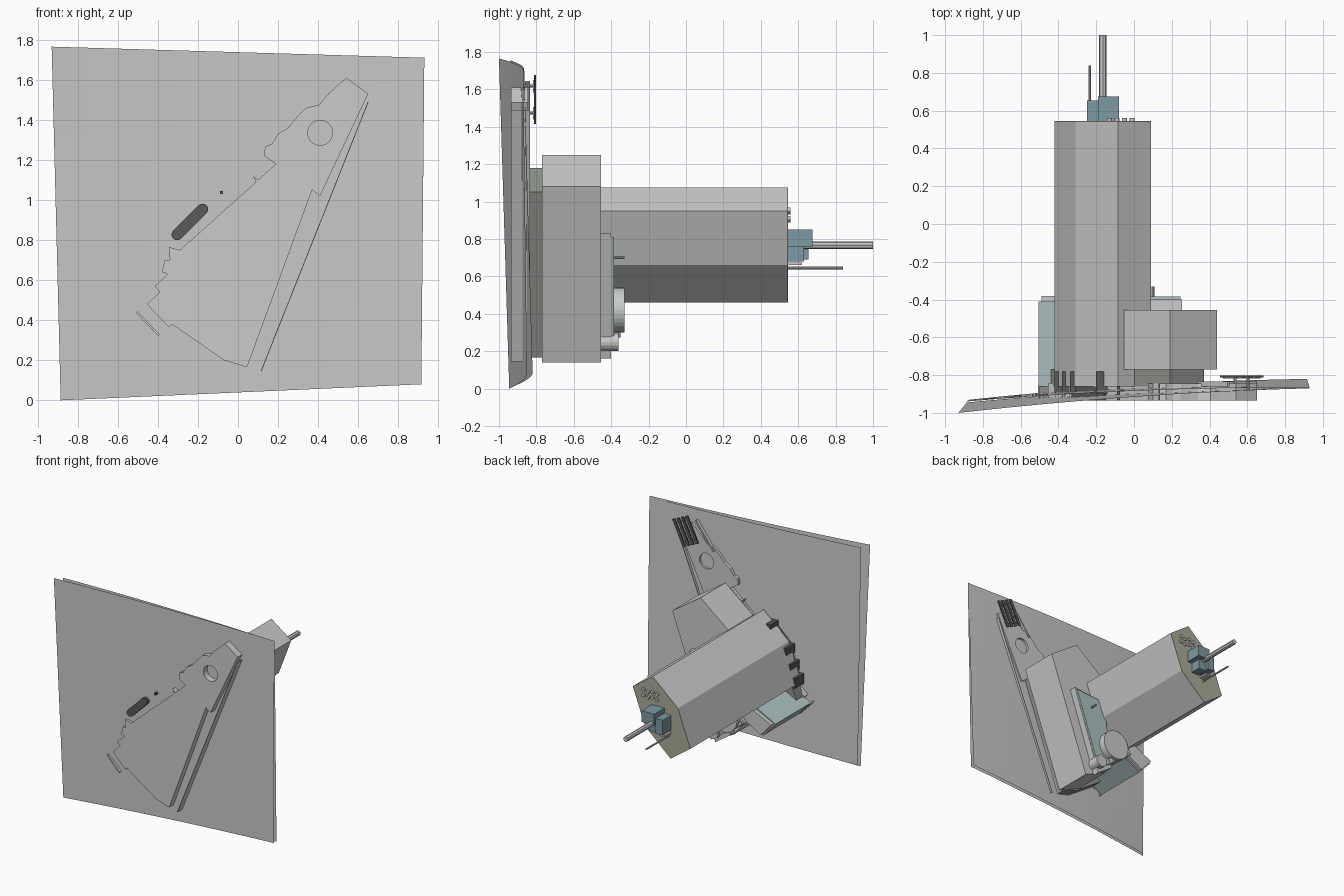
import bpy, bmesh, math
from mathutils import Vector

if "Cube" in bpy.data.objects:
    bpy.data.objects.remove(bpy.data.objects["Cube"])


def material(name, rgb):
    m = bpy.data.materials.new(name)
    m.diffuse_color = (*rgb, 1)
    m.use_nodes = True
    m.node_tree.nodes["Principled BSDF"].inputs["Base Color"].default_value = m.diffuse_color
    return m


TEAL = material("pale_teal", (0.42, 0.53, 0.53))
DEEP_TEAL = material("deep_teal", (0.2, 0.32, 0.36))
BEIGE = material("beige", (0.4, 0.4, 0.32))
DARK = material("dark_grey", (0.1, 0.1, 0.1))
OLIVE = material("olive_grey", (0.28, 0.3, 0.27))


def finish(name, bm, mat=None):
    bmesh.ops.recalc_face_normals(bm, faces=bm.faces)
    me = bpy.data.meshes.new(name)
    bm.to_mesh(me)
    bm.free()
    ob = bpy.data.objects.new(name, me)
    bpy.context.collection.objects.link(ob)
    if mat:
        me.materials.append(mat)
    return ob


def prism(name, pts, y0, y1, mat=None):
    """Plan outline in x,z raised from y0 to y1."""
    bm = bmesh.new()
    f = bm.faces.new([bm.verts.new((x, y0, z)) for x, z in pts])
    r = bmesh.ops.extrude_face_region(bm, geom=[f])
    for v in r["geom"]:
        if isinstance(v, bmesh.types.BMVert):
            v.co.y = y1
    return finish(name, bm, mat)


def disc(name, x, z, r, y0, y1, n=24, mat=None):
    pts = [(x + r * math.cos(2 * math.pi * i / n), z + r * math.sin(2 * math.pi * i / n)) for i in range(n)]
    return prism(name, pts, y0, y1, mat)


def bar(name, a, b, w, y0, y1, mat=None):
    """Straight strip of width w between plan points a and b."""
    a, b = Vector(a), Vector(b)
    d = (b - a).normalized()
    n = Vector((-d.y, d.x)) * w / 2
    return prism(name, [a - n, b - n, b + n, a + n], y0, y1, mat)


def rect(x0, x1, z0, z1):
    return [(x0, z0), (x1, z0), (x1, z1), (x0, z1)]


def sheet(name, tl, tr, br, bl, n=12):
    """Gently bowed terrain sheet between four corners."""
    tl, tr, br, bl = map(Vector, (tl, tr, br, bl))
    bm = bmesh.new()
    g = []
    for i in range(n + 1):
        for j in range(n + 1):
            u, v = i / n, j / n
            p = bl.lerp(br, u).lerp(tl.lerp(tr, u), v)
            p.y += 0.02 * (1 - (2 * u - 1) ** 2)
            g.append(bm.verts.new(p))
    for i in range(n):
        for j in range(n):
            k = i * (n + 1) + j
            bm.faces.new((g[k], g[k + n + 1], g[k + n + 2], g[k + 1]))
    return finish(name, bm)


# Terrain: two sheets that part towards the left
sheet("ground_lower", (-.93, -1, 1.765), (.93, -.87, 1.71), (.915, -.85, .08), (-.885, -.945, 0))
sheet("ground_upper", (-.89, -.94, 1.755), (.93, -.865, 1.705), (.915, -.82, .08), (-.87, -.93, .01))

# Plaza plate with a round opening
plaza = prism("plaza_plate", [
    (.54, 1.61), (.65, 1.53), (.41, 1.02), (.37, 1.05), (.045, .165), (-.07, .2), (-.33, .38),
    (-.345, .365), (-.455, .48), (-.39, .54), (-.415, .57), (-.35, .63), (-.38, .64), (-.365, .7),
    (-.34, .7), (-.345, .765), (-.29, .75), (.09, 1.09), (.075, 1.12), (.1, 1.1), (.19, 1.18),
    (.13, 1.22), (.135, 1.265), (.17, 1.28), (.2, 1.33), (.25, 1.36), (.29, 1.41), (.34, 1.46),
    (.405, 1.475), (.45, 1.53)], -.935, -.845)
hole = disc("plaza_hole_cutter", .41, 1.335, .062, -1.1, -.7, 32)
hole.hide_render = True
hole.hide_set(True)
cut = plaza.modifiers.new("hole", 'BOOLEAN')
cut.object = hole
cut.solver = 'EXACT'
bpy.context.view_layer.objects.active = plaza
bpy.ops.object.modifier_apply(modifier=cut.name)
bpy.data.objects.remove(hole)

# Free-standing pieces round the plaza
arc = [math.radians(a) for a in range(-90, 91, 30)]
d, n = Vector((.707, .707)), Vector((-.707, .707))
c = Vector((-.24, .89))
oval = [c + s * (d * (.09 + .028 * math.cos(a)) + n * .028 * math.sin(a)) for s in (1, -1) for a in arc]
prism("oval_planter", oval, -.935, -.8, DARK)
prism("small_post", rect(-.09, -.075, 1.03, 1.045), -.935, -.8, DARK)
bar("boundary_wall", (.65, 1.49), (.115, .145), .004, -.935, -.835)
bar("plaza_rail", (.34, 1.43), (.5, 1.64), .012, -.86, -.835)

# Slatted canopy on posts
ax, side, mid = Vector((.426, .905)), Vector((.905, -.426)), Vector((.57, 1.545))
for i in range(4):
    p = mid + side * (i - 1.5) * .042
    bar(f"canopy_slat_{i}", p - ax * .11, p + ax * .11, .024, -.813, -.803, DARK)
for s in (-1, 1):
    p = mid + ax * .08 * s
    bar(f"canopy_beam_{s}", p - side * .07, p + side * .07, .008, -.818, -.812)
    disc(f"canopy_post_{s}", p.x, p.y, .008, -.88, -.812, 8)

# Recessed ground floor and podium
prism("ground_floor", [(.19, 1.18), (.37, 1.05), (.045, .165), (-.07, .2), (-.33, .38), (-.345, .365),
                       (-.44, .48), (-.36, .66), (-.29, .75)], -.86, -.77, OLIVE)
prism("podium", [(.19, 1.25), (.44, 1.08), (.1, .14), (-.1, .23), (-.24, .4), (-.2, .8), (-.05, 1.06)],
      -.77, -.455)
terrace = [(.255, .83), (.02, .16), (-.11, .25), (-.02, .8)]
prism("terrace_block", terrace, -.455, -.4)
prism("terrace_roof", [(.245, .81), (.03, .2), (-.1, .28), (-.02, .79)], -.4, -.385, TEAL)

# Teal side wing with its base
wing = [(-.505, .44), (-.395, .32), (-.17, .45), (-.28, .56)]
prism("side_wing", wing, -.86, -.41, TEAL)
bar("wing_foot", (-.505, .44), (-.395, .325), .01, -.935, -.85)
prism("wing_cap", [(-.49, .44), (-.395, .335), (-.19, .45), (-.28, .54)], -.41, -.38)

# Roof plant on the podium
disc("roof_tank", -.1, .42, .12, -.455, -.33, 32)
disc("small_roof_tank", .02, .25, .05, -.455, -.36, 16)
for i in range(5):
    p = Vector((-.26 + i * .04, .4 - i * .03))
    bar(f"roof_vent_{i}", p, p + Vector((.06, .08)), .022, -.5, -.35)
disc("roof_flue", .1, .7, .008, -.4, -.33, 8)

# Six-sided tower and roof finish
hexa = [(.09, .95), (-.085, 1.075), (-.31, .88), (-.42, .585), (-.245, .46), (-.02, .66)]
prism("tower", hexa, -.86, .54)
prism("tower_roof", hexa, .54, .545, BEIGE)
# Dark service blocks under the tower's left edge
for i, (x, z) in enumerate([(-.39, .6), (-.35, .7), (-.31, .82), (-.17, .97)]):
    prism(f"service_block_{i}", rect(x - .03, x + .03, z - .04, z + .04), -.9, -.78, DARK)

# Rooftop plant, masts and vents
prism("plant_room_large", rect(-.19, -.08, .76, .85), .54, .675, DEEP_TEAL)
prism("plant_room_low", rect(-.25, -.19, .69, .81), .54, .655, DEEP_TEAL)
prism("plant_room_step", rect(-.19, -.12, .68, .76), .54, .63, DEEP_TEAL)
disc("main_mast", -.165, .767, .02, .54, 1.0, 8)
disc("thin_mast", -.235, .645, .007, .54, .84, 8)
prism("mast_base", rect(-.25, -.2, .66, .675), .54, .62)
for i in range(8):
    disc(f"roof_fan_{i}", -.13 + (i % 4) * .04, .9 + (i // 4) * .045 + (i % 2) * .01, .013, .54, .56, 12)
